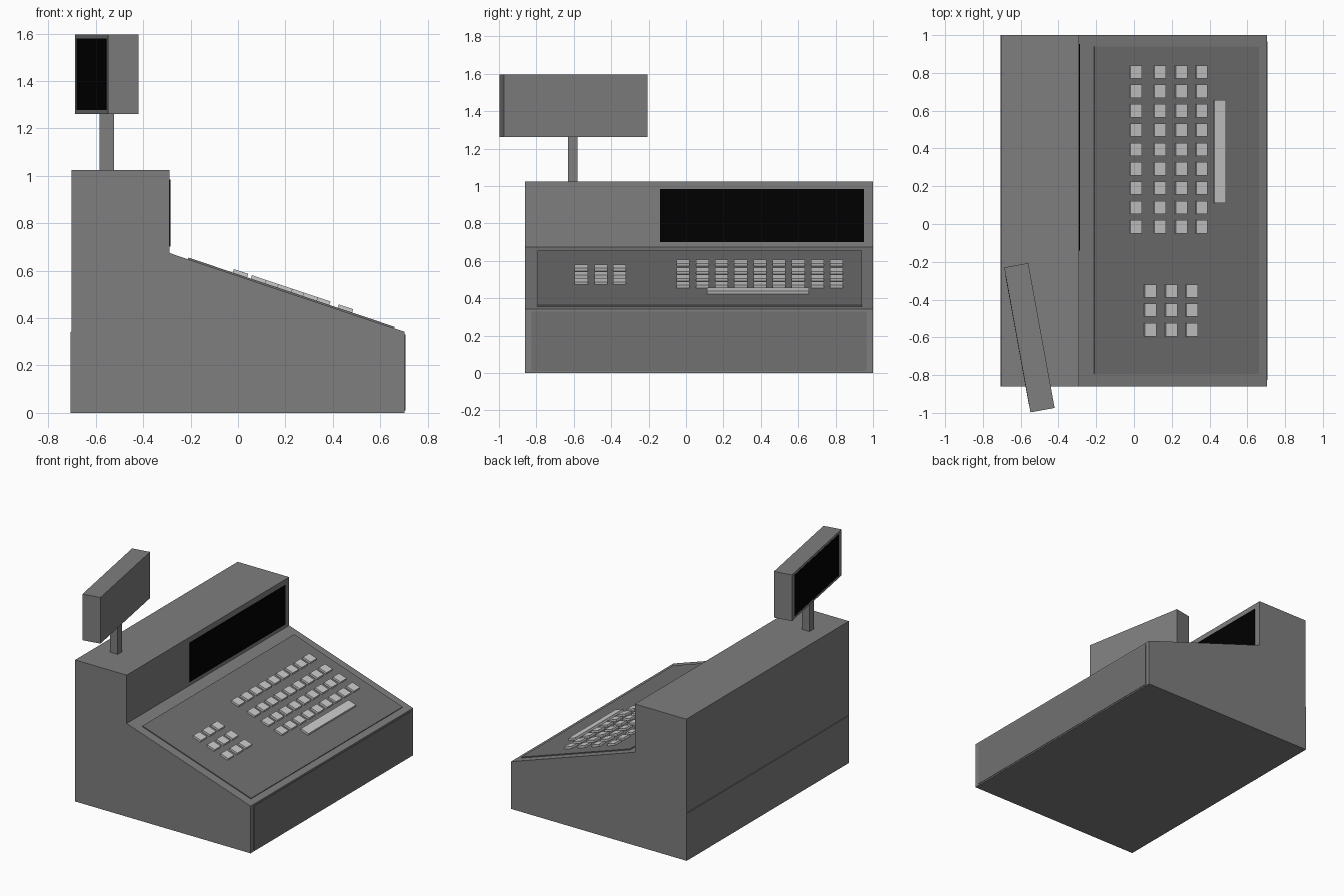
import bpy, bmesh, math
from mathutils import Matrix, Vector

if "Cube" in bpy.data.objects:
    bpy.data.objects.remove(bpy.data.objects["Cube"])

Y0, Y1 = -0.86, 1.0
SLOPE_A, SLOPE_B = (-0.29, 0.675), (0.703, 0.342)
TILT = math.atan2(SLOPE_A[1] - SLOPE_B[1], SLOPE_B[0] - SLOPE_A[0])


def material(name, v):
    mat = bpy.data.materials.new(name)
    mat.diffuse_color = (v, v, v, 1)
    mat.use_nodes = True
    mat.node_tree.nodes["Principled BSDF"].inputs["Base Color"].default_value = mat.diffuse_color
    return mat


black = material("screen_black", 0.0)
casing = material("casing_dark_grey", 0.21)
panel = material("panel_dark_grey", 0.165)
key_grey = material("key_light_grey", 0.6)


def finish(name, bm, mat):
    bmesh.ops.recalc_face_normals(bm, faces=bm.faces)
    me = bpy.data.meshes.new(name)
    bm.to_mesh(me)
    bm.free()
    ob = bpy.data.objects.new(name, me)
    bpy.context.collection.objects.link(ob)
    me.materials.append(mat)
    return ob


def add_box(bm, size, matrix):
    bmesh.ops.create_cube(bm, size=1, matrix=matrix @ Matrix.Diagonal((*size, 1)))


def box(name, lo, hi, mat):
    lo, hi = Vector(lo), Vector(hi)
    bm = bmesh.new()
    add_box(bm, hi - lo, Matrix.Translation((lo + hi) / 2))
    return finish(name, bm, mat)


def on_slope(x, y, lift):
    """Frame on the sloping deck at plan position x, y, raised along its normal."""
    z = SLOPE_A[1] - (x - SLOPE_A[0]) * math.tan(TILT)
    return (Matrix.Translation((x, y, z)) @ Matrix.Rotation(TILT, 4, 'Y')
            @ Matrix.Translation((0, 0, lift)))


# Body: side profile extruded across the width, lower back slightly proud
profile = [(-0.706, 0), (0.703, 0), SLOPE_B, SLOPE_A, (-0.29, 1.025),
           (-0.703, 1.025), (-0.703, 0.345), (-0.706, 0.342)]
bm = bmesh.new()
face = bm.faces.new([bm.verts.new((x, Y0, z)) for x, z in profile])
ext = bmesh.ops.extrude_face_region(bm, geom=[face])
bmesh.ops.translate(bm, vec=(0, Y1 - Y0, 0),
                    verts=[v for v in ext["geom"] if isinstance(v, bmesh.types.BMVert)])
# extrude_face_region keeps only the moved cap, so close the near end if needed
bmesh.ops.holes_fill(bm, edges=[e for e in bm.edges if e.is_boundary])
finish("body", bm, casing)

# Drawer front and operator screen
box("drawer_front", (0.69, -0.825, 0.01), (0.706, 0.965, 0.33), panel)
box("operator_screen", (-0.30, -0.14, 0.702), (-0.285, 0.952, 0.985), black)

# Raised keyboard panel
bm = bmesh.new()
add_box(bm, (0.87 / math.cos(TILT), 1.735, 0.02), on_slope(0.224, 0.0725, -0.003))
finish("keyboard_panel", bm, panel)


# Key blocks
def keys(name, xs, ys, width=0.07):
    bm = bmesh.new()
    for x in xs:
        for y in ys:
            add_box(bm, (0.064, width, 0.02), on_slope(x, y, 0.012))
    finish(name, bm, key_grey)


keys("main_keys", (0.006, 0.133, 0.245, 0.353), [-0.015 + 0.1025 * i for i in range(9)])
keys("number_keys", (0.082, 0.193, 0.301), (-0.56, -0.455, -0.355))
keys("wide_key", (0.449,), (0.385,), 0.545)

# Customer display on a post, turned slightly
box("display_post", (-0.585, -0.63, 1.0), (-0.523, -0.58, 1.28), casing)
turn = Matrix.Translation((-0.554, -0.602, 1.429)) @ Matrix.Rotation(math.radians(10.3), 4, 'Z')
bm = bmesh.new()
add_box(bm, (0.13, 0.78, 0.334), turn)
finish("customer_display", bm, casing)
bm = bmesh.new()
add_box(bm, (0.01, 0.70, 0.30), turn @ Matrix.Translation((-0.061, 0, 0)))
finish("customer_screen", bm, black)
